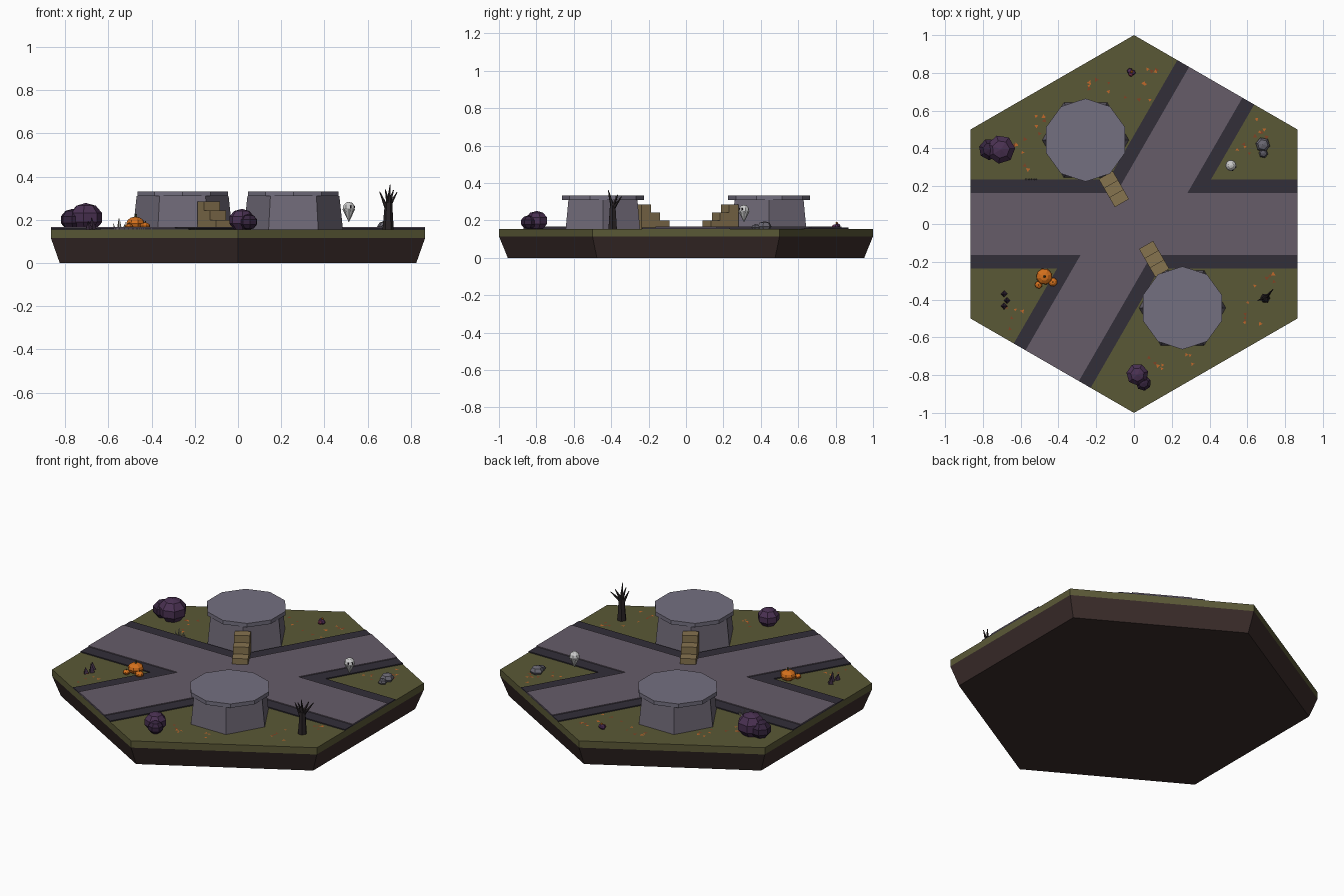
import bpy, bmesh, random
from math import cos, sin, pi, radians
from mathutils import Vector, Matrix

if "Cube" in bpy.data.objects:
    bpy.data.objects.remove(bpy.data.objects["Cube"])

random.seed(4)
mats = {}


def material(hexcol):
    if hexcol not in mats:
        c = [int(hexcol[i:i + 2], 16) / 255 for i in (0, 2, 4)]
        m = bpy.data.materials.new("colour_" + hexcol)
        m.diffuse_color = [((v + .055) / 1.055) ** 2.4 for v in c] + [1]
        m.use_nodes = True
        m.node_tree.nodes["Principled BSDF"].inputs["Base Color"].default_value = m.diffuse_color
        mats[hexcol] = m
    return mats[hexcol]


def finish(name, bm, col):
    bmesh.ops.recalc_face_normals(bm, faces=bm.faces)
    me = bpy.data.meshes.new(name)
    bm.to_mesh(me)
    bm.free()
    ob = bpy.data.objects.new(name, me)
    me.materials.append(material(col))
    bpy.context.collection.objects.link(ob)
    return ob


def loft(name, low, z0, high, z1, col):
    """Closed solid between two outlines with equal point counts."""
    bm = bmesh.new()
    a = [bm.verts.new((x, y, z0)) for x, y in low]
    b = [bm.verts.new((x, y, z1)) for x, y in high]
    n = len(a)
    bm.faces.new(a[::-1])
    bm.faces.new(b)
    for i in range(n):
        j = (i + 1) % n
        bm.faces.new((a[i], a[j], b[j], b[i]))
    return finish(name, bm, col)


def ngon(n, r, start=0, c=(0, 0)):
    return [(c[0] + r * cos(radians(start) + 2 * pi * i / n),
             c[1] + r * sin(radians(start) + 2 * pi * i / n)) for i in range(n)]


def ball(name, loc, r, squash, col, seg=7, rings=5, turn=0.3):
    bm = bmesh.new()
    m = Matrix.Translation(loc) @ Matrix.Rotation(turn, 4, 'Z') @ Matrix.Diagonal((1, 1, squash, 1))
    bmesh.ops.create_uvsphere(bm, u_segments=seg, v_segments=rings, radius=r, matrix=m)
    return finish(name, bm, col)


def spike(name, p, q, r0, r1, col, seg=5):
    p, q = Vector(p), Vector(q)
    d = q - p
    bm = bmesh.new()
    m = Matrix.Translation((p + q) / 2) @ d.to_track_quat('Z', 'Y').to_matrix().to_4x4()
    bmesh.ops.create_cone(bm, cap_ends=True, segments=seg, radius1=r0, radius2=r1,
                          depth=d.length, matrix=m)
    return finish(name, bm, col)


# Hexagonal ground: tapered soil and grass slab
G = 0.155
loft("soil", ngon(6, .953, 30), 0, ngon(6, 1, 30), .115, "3a2c2a")
loft("grass", ngon(6, 1, 30), .115, ngon(6, 1, 30), G, "5a5836")


# Crossing roads: dark kerb plate with the lane surface on top
def crossing(w):
    pts = []
    for ang, corner in ((0, 2), (60, 1.1547), (180, 2), (240, 1.1547)):
        a = radians(ang)
        for s in (-w, w):
            pts.append((.866 * cos(a) - s * sin(a), .866 * sin(a) + s * cos(a)))
        c = radians(ang + (30 if corner == 2 else 60))
        pts.append((corner * w * cos(c), corner * w * sin(c)))
    return pts


for name, w, z, col in (("kerb", .235, .161, "322e38"), ("road", .163, .166, "665c69")):
    loft(name, crossing(w), .15, crossing(w), z, col)

# Two stone bridge piers with wooden steps, facing each other
for tag, ang in (("back", 120), ("front", 300)):
    d = Vector((cos(radians(ang)), sin(radians(ang))))
    s = Vector((-d.y, d.x)) * .043
    c = d * .513
    loft(tag + "_pier", ngon(6, .23, 0, c), .15, ngon(6, .213, 0, c), .31, "706a78")
    loft(tag + "_pier_cap", ngon(10, .22, 90, c), .309, ngon(10, .22, 90, c), .332, "747080")
    for i in range(3):
        a, b = d * (.128 + .057 * i), d * (.128 + .057 * (i + 1))
        rect = [a - s, b - s, b + s, a + s]
        loft(f"{tag}_step_{i}", rect, G, rect, .2 + .042 * i, "86734f")

# Purple bushes
for i, (x, y, z, r) in enumerate(((-.705, .395, .21, .08), (-.765, .395, .2, .06),
                                  (.018, -.797, .198, .062), (.05, -.842, .19, .043))):
    ball(f"bush_{i}", (x, y, z), r, .85, "4a3152" if i % 2 == 0 else "36243e", turn=i + .3)

# Pumpkins with stems
for i, (x, y, r) in enumerate(((-.475, -.278, .044), (-.43, -.307, .024), (-.505, -.322, .02))):
    z = G + r * .65
    ball(f"pumpkin_{i}", (x, y, z), r, .7, "d4701c", 8, 6)
    spike(f"pumpkin_stem_{i}", (x, y, z + r * .6), (x + r * .1, y, z + r), r * .16, r * .1, "4a4a28")

# Floating ghost: dome head, tapering tail, dark eyes
gx, gy = .513, .31
ball("ghost_head", (gx, gy, .254), .029, 1, "d8dcdc", 8, 6)
spike("ghost_tail", (gx, gy, .19), (gx, gy, .25), .001, .03, "c4c8c8", 8)
for s in (-1, 1):
    a = radians(-45 + 25 * s)
    ball("ghost_eye", (gx + .026 * cos(a), gy + .026 * sin(a), .26), .005, 1.3, "201a20", 6, 4)

# Dead tree
bark = "2a2426"
spike("trunk", (.695, -.392, G), (.697, -.392, .28), .026, .017, bark, 6)
for i, (b, t) in enumerate((((.69, -.392, .25), (.656, -.405, .33)),
                            ((.697, -.392, .27), (.705, -.416, .363)),
                            ((.697, -.392, .26), (.736, -.345, .327)),
                            ((.697, -.392, .27), (.72, -.365, .338)),
                            ((.697, -.392, .27), (.682, -.414, .34)))):
    spike(f"branch_{i}", b, t, .011, .002, bark)

# Rocks
ball("rock_large", (.682, .42, .168), .039, .7, "6a6872", 6, 4)
ball("rock_small", (.685, .374, .162), .025, .7, "5a5862", 6, 4)

# Small berry cluster
for i, (x, y, z, r, col) in enumerate(((-.022, .81, .17, .016, "5c3564"), (-.005, .802, .168, .014, "5c3564"),
                                       (-.017, .793, .167, .013, "8a3a5a"), (-.012, .806, .185, .007, "d4701c"))):
    ball(f"berry_{i}", (x, y, z), r, .9, col, 6, 4)

# Dark crystal spikes and pale grass blades
for i, (x, y, h) in enumerate(((-.688, -.37, .04), (-.672, -.405, .055), (-.688, -.435, .035))):
    spike(f"crystal_{i}", (x, y, G), (x - .006, y, G + h), .018, .001, "3a2a3e", 4)
for i, (x, lean, h) in enumerate(((-.57, -.008, .028), (-.556, .004, .05), (-.543, -.006, .055),
                                  (-.53, .01, .035), (-.52, .008, .025))):
    spike(f"pale_blade_{i}", (x, .237, G), (x + lean, .237, G + h), .005, .0005, "b4b0a0", 4)

# Fallen leaves scattered on the grass
spots = ((-.52, .55), (-.6, .36), (.1, .82), (-.2, .76), (.66, .5), (.57, .42), (.58, -.46),
         (.7, -.27), (.3, -.7), (.1, -.76), (-.63, -.5), (.05, .65))
for col in ("c0682a", "7e4426"):
    bm = bmesh.new()
    for cx, cy in spots:
        for _ in range(3):
            x, y = random.gauss(cx, .045), random.gauss(cy, .045)
            on_road = abs(y) < .25 or abs(x * .866 - y * .5) < .25
            outside = abs(x) > .84 or abs(x) * .5 + abs(y) * .866 > .84
            on_pier = min(abs(complex(x + .257 * s, y - .444 * s)) for s in (1, -1)) < .24
            if not (on_road or outside or on_pier):
                tri = ngon(3, random.uniform(.009, .014), random.uniform(0, 120), (x, y))
                bm.faces.new([bm.verts.new((px, py, G + .003)) for px, py in tri])
    finish("leaves_" + col, bm, col)
